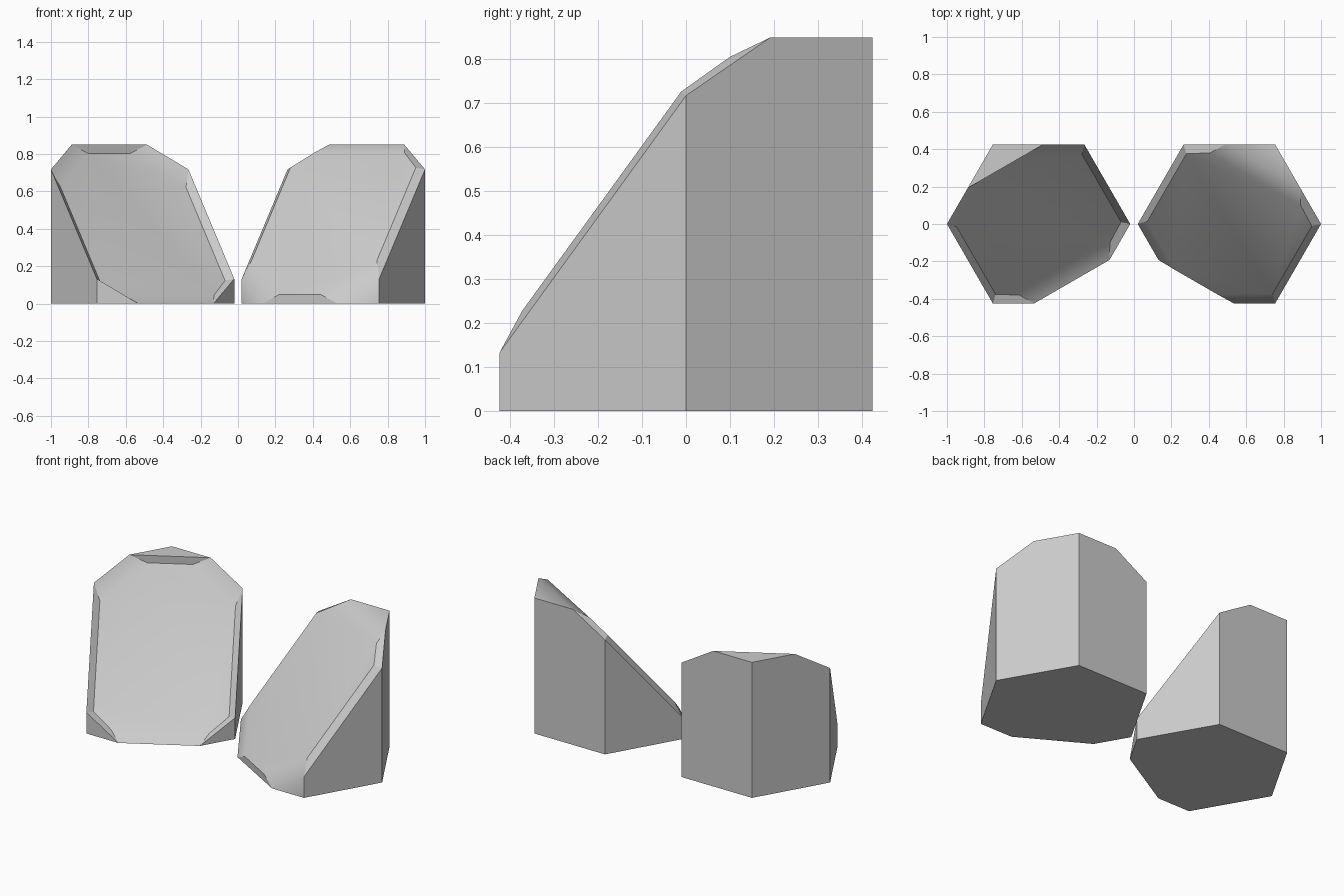
import bpy, bmesh, math
from mathutils import Vector

cube = bpy.data.objects.get("Cube")
if cube:
    bpy.data.objects.remove(cube, do_unlink=True)

stone = bpy.data.materials.new("light_grey")
stone.use_nodes = True
GREY = (0.6, 0.6, 0.6, 1)
stone.diffuse_color = GREY
stone.node_tree.nodes["Principled BSDF"].inputs["Base Color"].default_value = GREY

RADIUS, HEIGHT, OFFSET = 0.49, 0.85, 0.51
SLOPE = 1.194          # rise of the slanted cut
STEP = 0.05            # how far the panel stands out or sinks in
UPHILL = Vector((0.5, 0.866, 0))
ACROSS = Vector((0.866, -0.5, 0))

# Half of the panel outline: (across, uphill)
HALF = [(0.387, 0.211), (0.28, 0.277), (0.387, -0.207), (0.13, -0.358)]


def turn(v):
    return math.atan2(v.dot(UPHILL), v.dot(ACROSS))


def slanted_block(name, side, step):
    bm = bmesh.new()
    # Hexagonal prism with corners on the x axis
    ring = [bm.verts.new((RADIUS * math.cos(math.radians(a)),
                          RADIUS * math.sin(math.radians(a)), 0)) for a in range(0, 360, 60)]
    base = bm.faces.new(ring)
    top = bmesh.ops.extrude_face_region(bm, geom=[base])["geom"]
    bmesh.ops.translate(bm, vec=(0, 0, HEIGHT),
                        verts=[g for g in top if isinstance(g, bmesh.types.BMVert)])
    bmesh.ops.recalc_face_normals(bm, faces=bm.faces[:])

    # Slanted cut through the middle
    cut = bmesh.ops.bisect_plane(
        bm, geom=bm.verts[:] + bm.edges[:] + bm.faces[:], dist=1e-5,
        plane_co=(0, 0, HEIGHT / 2), plane_no=Vector((0, 0, 1)) - UPHILL * SLOPE,
        clear_outer=True)["geom_cut"]
    rim = sorted((g for g in cut if isinstance(g, bmesh.types.BMVert)),
                 key=lambda v: turn(v.co))

    # Panel, raised or sunk, joined to the cut by a sloping rim
    flip = 1 if step > 0 else -1
    points = [ACROSS * (u * m * flip) + UPHILL * (s * flip) for u, s in HALF for m in (1, -1)]
    panel = [bm.verts.new(p + Vector((0, 0, HEIGHT / 2 + SLOPE * p.dot(UPHILL) + step)))
             for p in sorted(points, key=turn)]
    bm.faces.new(panel)
    for i in range(len(rim)):
        j = (i + 1) % len(rim)
        bm.faces.new((rim[i], rim[j], panel[j], panel[i]))

    # Place on its side, mirrored for the right
    for v in bm.verts:
        v.co.x = side * (v.co.x + OFFSET)
    bmesh.ops.recalc_face_normals(bm, faces=bm.faces[:])
    mesh = bpy.data.meshes.new(name)
    bm.to_mesh(mesh)
    bm.free()
    mesh.materials.append(stone)
    obj = bpy.data.objects.new(name, mesh)
    bpy.context.collection.objects.link(obj)
    bpy.ops.object.select_all(action="DESELECT")
    obj.select_set(True)
    bpy.context.view_layer.objects.active = obj
    bpy.ops.object.shade_smooth_by_angle(angle=math.radians(30))


slanted_block("left_block_raised_panel", 1, STEP)
slanted_block("right_block_sunken_panel", -1, -STEP)
